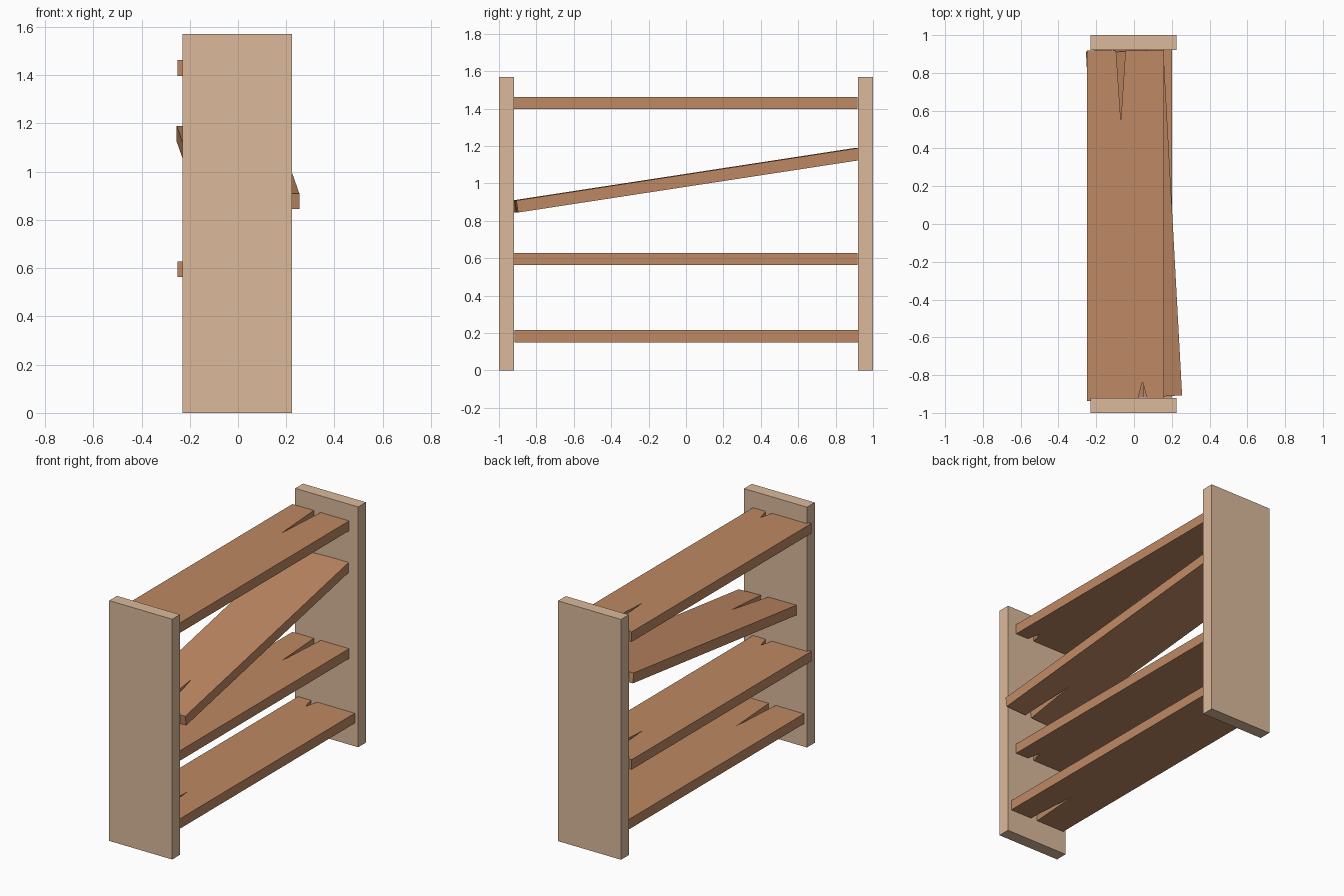
import bpy, bmesh
from math import radians, pi

if "Cube" in bpy.data.objects:
    bpy.data.objects.remove(bpy.data.objects["Cube"])


def material(name, color):
    m = bpy.data.materials.new(name)
    m.diffuse_color = (*color, 1)
    m.use_nodes = True
    m.node_tree.nodes["Principled BSDF"].inputs["Base Color"].default_value = m.diffuse_color
    return m


LIGHT = material("light_wood", (0.71, 0.49, 0.33))
DARK = material("dark_wood", (0.52, 0.25, 0.125))


def board(name, outline, thickness, mat, loc, rot=(0, 0, 0)):
    """Extrude an XY outline, centred in z, into a flat-sided board."""
    bm = bmesh.new()
    face = bm.faces.new([bm.verts.new((x, y, -thickness / 2)) for x, y in outline])
    top = bmesh.ops.extrude_face_region(bm, geom=[face])["geom"]
    verts = [v for v in top if isinstance(v, bmesh.types.BMVert)]
    bmesh.ops.translate(bm, verts=verts, vec=(0, 0, thickness))
    bmesh.ops.recalc_face_normals(bm, faces=bm.faces[:])
    mesh = bpy.data.meshes.new(name)
    bm.to_mesh(mesh)
    bm.free()
    mesh.materials.append(mat)
    ob = bpy.data.objects.new(name, mesh)
    ob.location, ob.rotation_euler = loc, rot
    bpy.context.collection.objects.link(ob)
    return ob


# upright side panels
panel = [(-0.2275, -0.04), (0.2275, -0.04), (0.2275, 0.04), (-0.2275, 0.04)]
for name, y in (("front_panel", -0.96), ("back_panel", 0.96)):
    board(name, panel, 1.57, LIGHT, (-0.003, y, 0.785))

# shelf plank with a short split at one end and a long split at the other
W, L = 0.205, 0.928
plank = [(-W, -L), (0.062, -L), (0.09, -0.823), (0.118, -L), (W, -L),
         (W, L), (0.0, L), (-0.025, 0.56), (-0.05, L), (-W, L)]

# level shelves, the bottom one turned end for end
board("top_shelf", plank, 0.065, DARK, (-0.045, -0.01, 1.43))
board("lower_shelf", plank, 0.065, DARK, (-0.045, -0.01, 0.595))
board("bottom_shelf", plank, 0.065, DARK, (-0.005, 0.01, 0.183), (0, 0, pi))

# fallen shelf, slanting and slightly twisted between the panels
board("slanted_shelf", plank, 0.065, DARK, (0, 0.0025, 1.017),
      (radians(-8.7), 0, pi + radians(3.1)))
